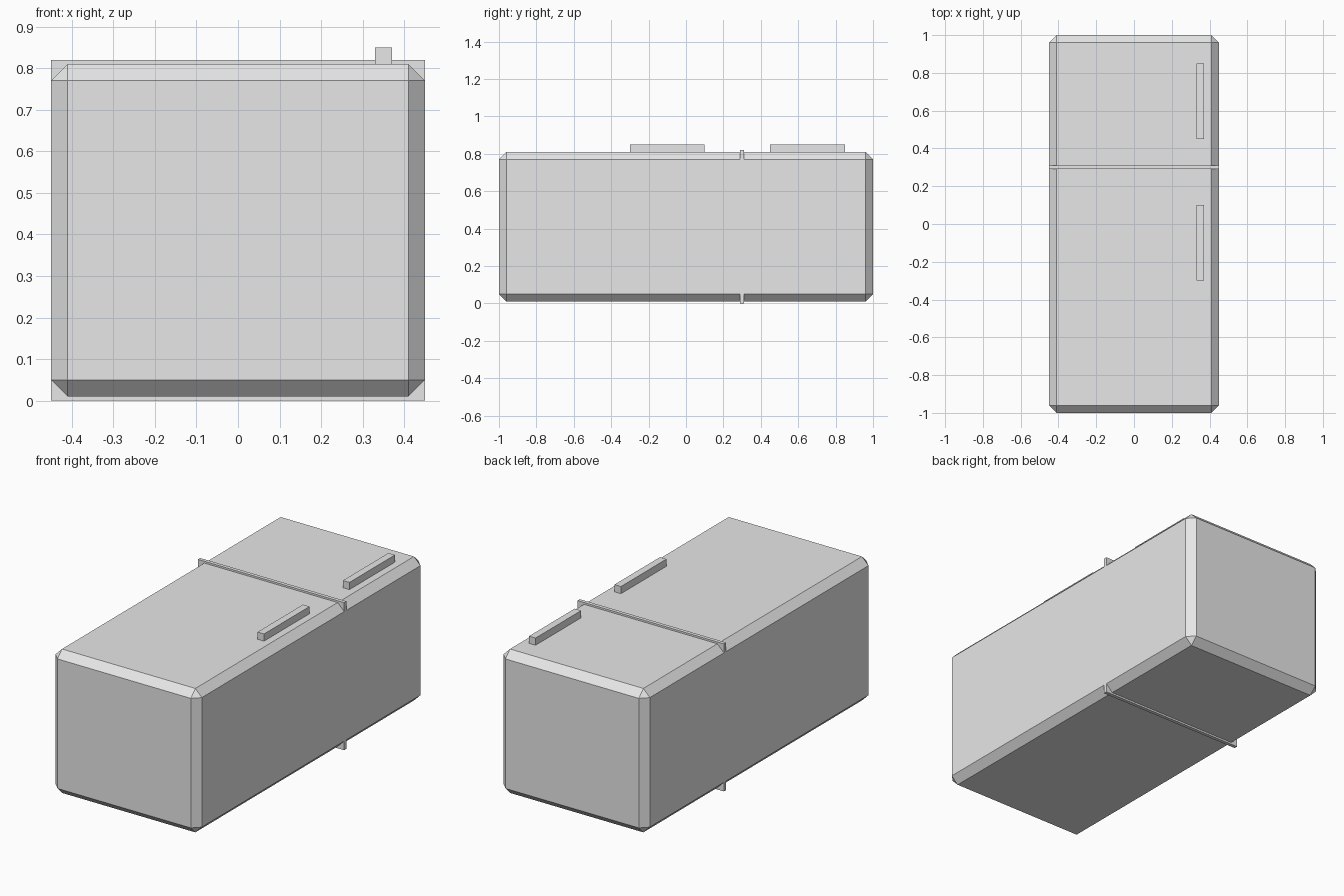
import bpy

old = bpy.data.objects.get("Cube")
if old:
    bpy.data.objects.remove(old, do_unlink=True)

# Single light grey finish
grey = bpy.data.materials.new("light_grey")
grey.use_nodes = True
colour = (0.8, 0.8, 0.8, 1)
grey.diffuse_color = colour
grey.node_tree.nodes["Principled BSDF"].inputs["Base Color"].default_value = colour


def box(name, low, high, bevel=0):
    """Axis-aligned box between two corners, with optional chamfered edges."""
    centre = [(a + b) / 2 for a, b in zip(low, high)]
    bpy.ops.mesh.primitive_cube_add(size=1, location=centre)
    obj = bpy.context.object
    obj.name = name
    obj.scale = [b - a for a, b in zip(low, high)]
    bpy.ops.object.transform_apply(location=False, rotation=False, scale=True)
    obj.data.materials.append(grey)
    if bevel:
        mod = obj.modifiers.new("chamfer", 'BEVEL')
        mod.width = bevel
        mod.segments = 1
    return obj


# Chamfered cabinet lying on its back
box("cabinet", (-0.45, -1, 0.01), (0.45, 1, 0.81), bevel=0.04)

# Thin band between the two compartments
box("divider", (-0.45, 0.29, 0), (0.45, 0.31, 0.82))

# One handle on each door
for name, start in (("lower_handle", -0.3), ("upper_handle", 0.45)):
    box(name, (0.33, start, 0.81), (0.37, start + 0.4, 0.85))
